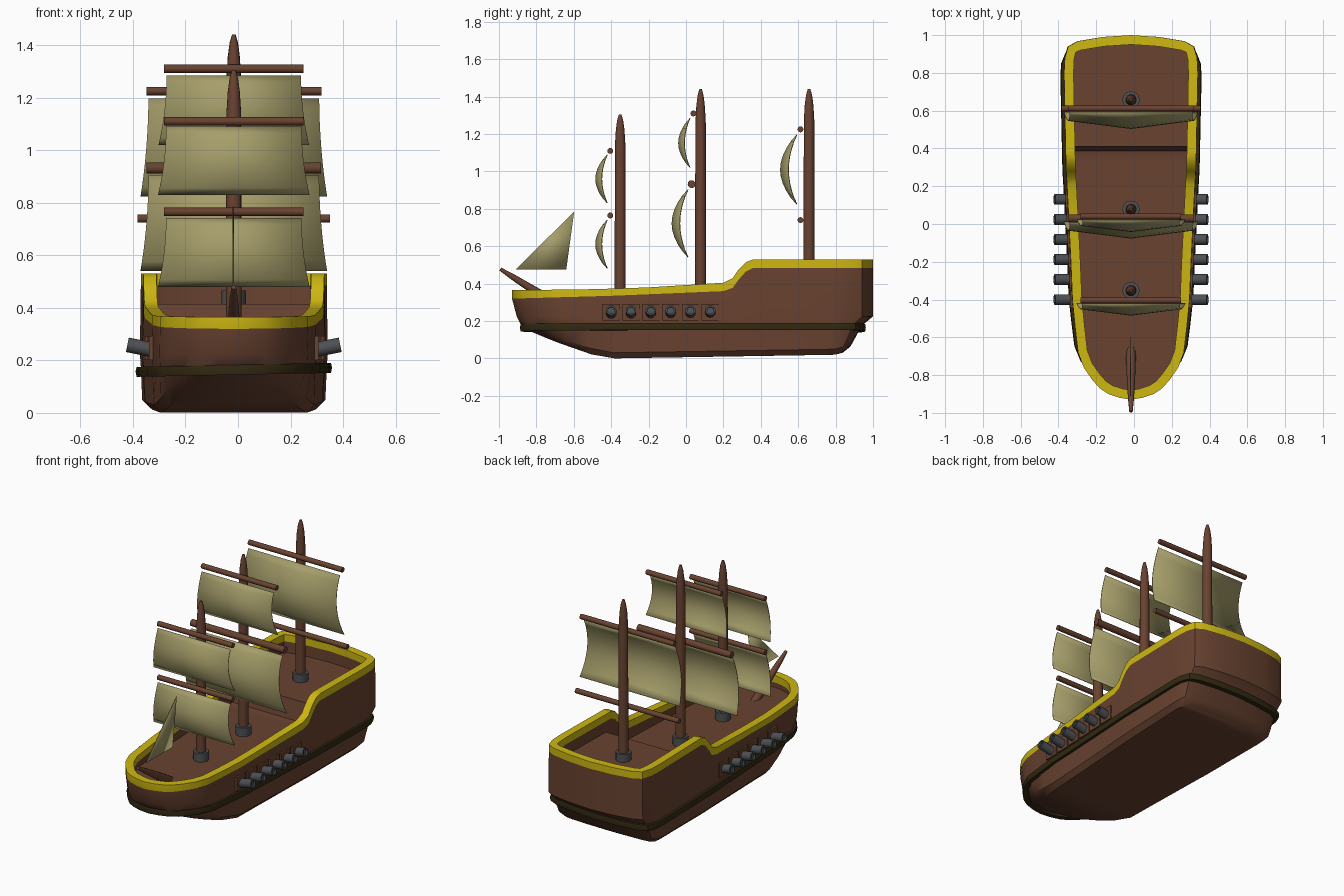
import bpy, bmesh, math
from mathutils import Vector

if "Cube" in bpy.data.objects:
    bpy.data.objects.remove(bpy.data.objects["Cube"])

CX = -0.016  # centre line of the ship


def material(name, rgb):
    m = bpy.data.materials.new(name)
    m.use_nodes = True
    m.diffuse_color = (*rgb, 1)
    m.node_tree.nodes["Principled BSDF"].inputs["Base Color"].default_value = (*rgb, 1)
    return m


WOOD = material("brown wood", (0.14, 0.055, 0.03))
GOLD = material("yellow rail", (0.62, 0.48, 0.006))
CLOTH = material("khaki sailcloth", (0.38, 0.34, 0.145))
IRON = material("grey iron", (0.075, 0.08, 0.088))
DARK = material("dark belt", (0.032, 0.022, 0.006))


def make(name, verts, faces, mats, bands=None, angle=35):
    mesh = bpy.data.meshes.new(name)
    mesh.from_pydata([tuple(v) for v in verts], [], faces)
    for m in mats:
        mesh.materials.append(m)
    if bands:
        for p, b in zip(mesh.polygons, bands):
            p.material_index = b
    bm = bmesh.new()
    bm.from_mesh(mesh)
    bmesh.ops.recalc_face_normals(bm, faces=bm.faces)
    bm.to_mesh(mesh)
    bm.free()
    obj = bpy.data.objects.new(name, mesh)
    bpy.context.collection.objects.link(obj)
    bpy.ops.object.select_all(action="DESELECT")
    obj.select_set(True)
    bpy.context.view_layer.objects.active = obj
    bpy.ops.object.shade_smooth_by_angle(angle=math.radians(angle))
    return obj


def lerp(points, t):
    """Piecewise linear lookup."""
    if t <= points[0][0]:
        return points[0][1]
    for (a, u), (b, v) in zip(points, points[1:]):
        if t <= b:
            return u + (v - u) * (t - a) / (b - a)
    return points[-1][1]


def tube(name, start, end, profile, mat, sides=16):
    """Round bar from start to end; profile holds (fraction, radius)."""
    a, b = Vector(start), Vector(end)
    rot = (b - a).to_track_quat("Z", "Y")
    verts, faces = [], []
    for t, r in profile:
        for i in range(sides):
            w = math.tau * i / sides
            verts.append(a.lerp(b, t) + rot @ Vector((r * math.cos(w), r * math.sin(w), 0)))
    for k in range(len(profile) - 1):
        for i in range(sides):
            j = (i + 1) % sides
            faces.append((k * sides + i, k * sides + j, (k + 1) * sides + j, (k + 1) * sides + i))
    faces.append(tuple(range(sides)))
    faces.append(tuple(range(len(verts) - sides, len(verts))))
    return make(name, verts, faces, [mat])


# Plan outline of one side, bow to stern
HALF = [(0, -.93), (.06, -.92), (.12, -.9), (.165, -.87), (.205, -.825), (.25, -.76), (.28, -.68),
        (.295, -.55), (.31, -.4), (.318, -.2), (.328, 0), (.338, .2), (.341, .25), (.343, .28),
        (.344, .32), (.345, .36), (.346, .385), (.346, .41), (.35, .6), (.354, .8), (.35, .88),
        (.332, .94), (.28, .968), (.15, .99), (0, 1)]
M = len(HALF)
RING = HALF + [(-x, y) for x, y in HALF[-2:0:-1]]
N = len(RING)
RAIL_TOP = [(-.93, .365), (-.5, .37), (-.2, .38), (.2, .405), (.25, .43), (.28, .475), (.32, .515), (.36, .53)]
RAIL_LOW = [(-.93, .32), (-.4, .335), (.2, .36), (.25, .378), (.28, .42), (.32, .465), (.36, .485)]
KEEL = [(-.82, .14), (-.7, .09), (-.5, .02), (-.42, 0), (.8, .02), (.85, .035)]
DECK = [(.385, .29), (.41, .415)]


def offset(d):
    """Outline moved outward by d."""
    out = []
    for i, (x, y) in enumerate(RING):
        (ax, ay), (bx, by) = RING[i - 1], RING[(i + 1) % N]
        n = Vector((by - ay, ax - bx)).normalized()
        out.append((x + n.x * d, y + n.y * d))
    return out


def level(outline, bow, stern, width, height, taper=1):
    """One hull ring with bow and stern pulled in."""
    ring = []
    for x, y in outline:
        if y < -.3:
            y = -.3 + (y + .3) * (bow + .3) / -.63
        elif y > .7:
            y = .7 + (y - .7) * (stern - .7) / .3
        k = lerp([(-.8, taper), (-.4, 1)], y)
        ring.append(Vector((CX + x * width * k, y, height(y))))
    return ring


def bridge(rings, closed=False):
    faces, count = [], len(rings)
    for k in range(count if closed else count - 1):
        for i in range(N):
            j, q = (i + 1) % N, (k + 1) % count
            faces.append((k * N + i, k * N + j, q * N + j, q * N + i))
    return faces


def cap(start):
    """Strips across the ship from side to side."""
    faces = []
    for i in range(M - 1):
        f = []
        for v in (i, i + 1, N - i - 1, (N - i) % N):
            if start + v not in f:
                f.append(start + v)
        faces.append(tuple(f))
    return faces


# Hull with rail, bulwark and stepped deck
inner = offset(-.05)
rail_in = [[Vector((CX + x, y, lerp(table, RING[i][1]))) for i, (x, y) in enumerate(inner)]
           for table in (RAIL_TOP, RAIL_LOW)]
rings = [
    level(RING, -.82, .84, .9, lambda y: lerp(KEEL, y), .72),
    level(RING, -.85, .88, .985, lambda y: min(lerp(KEEL, y) + .03, .155), .85),
    level(RING, -.88, .94, 1.0, lambda y: .175),
    level(RING, -.905, 1.0, 1.01, lambda y: .225),
    level(RING, -.93, 1.0, 1.0, lambda y: lerp(RAIL_LOW, y)),
    level(RING, -.93, 1.0, 1.0, lambda y: lerp(RAIL_TOP, y)),
    rail_in[0], rail_in[1],
    [Vector((CX + x, y, lerp(DECK, y))) for x, y in inner]]
faces = bridge(rings)
bands = [1 if 4 <= i // N <= 6 else 0 for i in range(len(faces))]
ends = cap(0) + cap(8 * N)
make("hull", [v for r in rings for v in r], faces + ends, [WOOD, GOLD], bands + [0] * len(ends), 32)

# Belt around the waterline, slightly rolled
belt = []
for d, z in ((-.02, .145), (.016, .145), (.02, .165), (.016, .183), (-.02, .183)):
    belt.append(level(offset(d), -.87, .945, 1.0, lambda y: z))
for v in (v for r in belt for v in r):
    v.z += .02 * v.x
make("waterline_belt", [v for r in belt for v in r], bridge(belt, True), [DARK])

# Masts with iron collars
MAST = [(0, .03), (.84, .028), (.92, .023), (.97, .016), (1, .007)]
for name, y, top, base in (("fore", -.352, 1.305, .28), ("main", .078, 1.44, .28), ("mizzen", .658, 1.44, .4)):
    tube(name + "_mast", (CX, y, base), (CX, y, top), MAST, WOOD)
    tube(name + "_collar", (CX, y, base), (CX, y, base + .065), [(0, .046), (1, .046)], IRON, 12)

# Bowsprit
tube("bowsprit", (CX, -.65, .262), (CX, -.993, .478), [(0, .026), (.3, .025), (.8, .016), (1, .009)], WOOD, 12)

# Yards: name, y, z, half length, radius
for name, y, z, half, r in (("fore_upper", -.405, 1.11, .266, .016), ("fore_lower", -.405, .765, .266, .016),
                            ("main_upper", .04, 1.31, .266, .016), ("main_lower", .03, .932, .332, .021),
                            ("mizzen_upper", .612, 1.225, .333, .016), ("mizzen_lower", .612, .74, .367, .016)):
    tube(name + "_yard", (CX - half, y, z), (CX + half, y, z), [(0, r), (1, r)], WOOD, 12)


def sail(name, y, top, bottom, half, edge, middle, rows=10):
    """Billowing sheet with a crease down the middle and a flared foot."""
    verts, faces = [], []
    for k in range(rows + 1):
        v = k / rows
        belly = math.sin(math.pi * v) ** .85 if 0 < v < 1 else 0
        w = half + .03 * v * v
        z = top + (bottom - top) * v
        for u in (-1, 0, 1):
            verts.append((CX + u * w, y - belly * (edge if u else middle), z))
    for k in range(rows):
        for u in (0, 1):
            a = k * 3 + u
            faces.append((a, a + 1, a + 4, a + 3))
    obj = make(name + "_sail", verts, faces, [CLOTH], angle=20)
    obj.modifiers.new("thickness", "SOLIDIFY").thickness = .004


sail("fore_upper", -.422, 1.09, .83, .258, .03, .063)
sail("fore_lower", -.422, .742, .48, .258, .03, .063)
sail("main_upper", .02, 1.285, 1.02, .256, .03, .062)
sail("main_lower", .01, .905, .54, .325, .045, .087)
sail("mizzen", .595, 1.195, .825, .325, .045, .088)

# Triangular jib
jib = make("jib_sail", [(CX, -.91, .477), (CX, -.64, .477), (CX, -.598, .785)], [(0, 1, 2)], [CLOTH])
jib.modifiers.new("thickness", "SOLIDIFY").thickness = .004

# Gun ports and cannons on both sides
for side, label in ((1, "left"), (-1, "right")):
    for i in range(6):
        y = -.4 + .106 * i
        wall = lerp([(b, a) for a, b in HALF[:20]], y)
        px = CX + side * (wall + .004)
        corners = [(px + side * dx, y + dy, .247 + dz)
                   for dx in (-.008, .008) for dy in (-.046, .046) for dz in (-.045, .045)]
        make(f"{label}_port_{i + 1}", corners,
             [(0, 1, 3, 2), (4, 5, 7, 6), (0, 1, 5, 4), (2, 3, 7, 6), (0, 2, 6, 4), (1, 3, 7, 5)], [WOOD])
        tube(f"{label}_cannon_{i + 1}", (CX + side * .29, y, .236), (CX + side * .405, y, .259),
             [(0, .028), (1, .028), (1, .018), (.9, .018)], IRON, 12)
